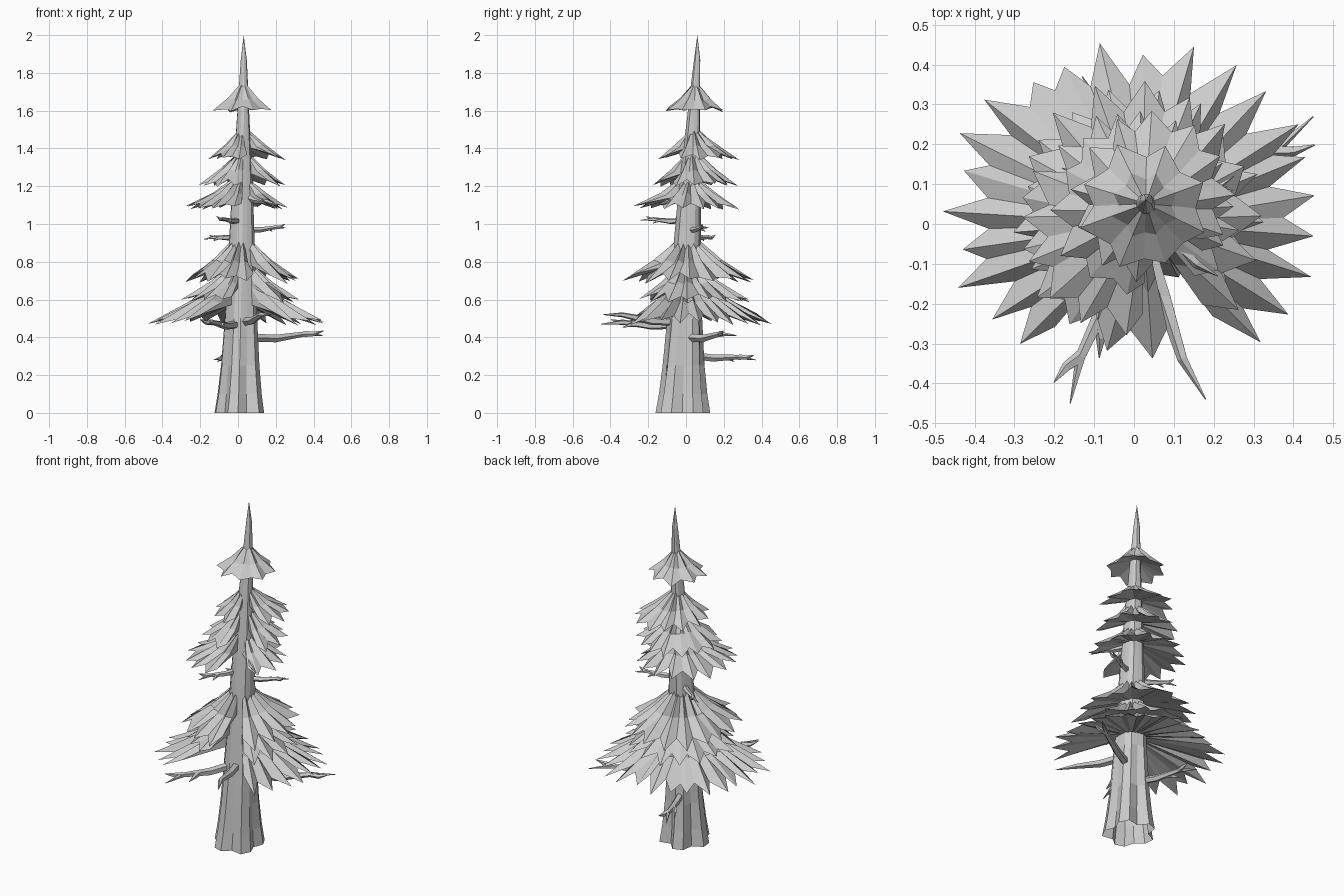
import bpy, bmesh, random
from math import sin, cos, pi, radians
from mathutils import Vector

random.seed(7)
cube = bpy.data.objects.get("Cube")
if cube:
    bpy.data.objects.remove(cube, do_unlink=True)

grey = bpy.data.materials.new("pale_grey")
grey.use_nodes = True
grey.diffuse_color = (0.6, 0.6, 0.6, 1)
grey.node_tree.nodes["Principled BSDF"].inputs["Base Color"].default_value = (0.6, 0.6, 0.6, 1)


def finish(name, bm):
    bmesh.ops.recalc_face_normals(bm, faces=bm.faces)
    mesh = bpy.data.meshes.new(name)
    bm.to_mesh(mesh)
    bm.free()
    mesh.materials.append(grey)
    ob = bpy.data.objects.new(name, mesh)
    bpy.context.collection.objects.link(ob)
    return ob


def bridge(bm, a, b, closed=True):
    n = len(a)
    for i in range(n if closed else n - 1):
        j = (i + 1) % n
        bm.faces.new((a[i], a[j], b[j], b[i]))


def axis(z):
    """Centre of the slightly leaning trunk at height z."""
    return Vector((0.014 + 0.009 * z, -0.02 + 0.02 * z + 0.012 * z * z, z))


# Trunk: root lobes at the foot, tapering to a bare spike, open below
def trunk():
    bm = bmesh.new()
    sides = 15
    jitter = [random.uniform(-1, 1) for _ in range(sides)]
    rings = []
    for z, r, flute in ((0, .134, .22), (.1, .119, .2), (.25, .104, .14), (.5, .088, .06),
                        (.8, .074, .05), (1.1, .06, .05), (1.35, .046, .05),
                        (1.6, .031, .05), (1.75, .023, .05), (1.87, .016, .05)):
        ring = []
        for i in range(sides):
            a = 2 * pi * i / sides + 0.12 * z
            notch = -1 if i % 3 == 0 else .25
            k = r * (1 + flute * (notch + 0.25 * jitter[i]))
            ring.append(bm.verts.new(axis(z) + Vector((k * cos(a), k * 1.05 * sin(a), 0))))
        rings.append(ring)
    for a, b in zip(rings, rings[1:]):
        bridge(bm, a, b)
    tip = bm.verts.new((.03, .06, 2))
    for i in range(sides):
        bm.faces.new((rings[-1][i], rings[-1][(i + 1) % sides], tip))
    finish("trunk", bm)


# Foliage skirt: pleated cone with jagged tips, optionally open over an arc
def skirt(name, top, low, xs, ys, tips, gap=None):
    bm = bmesh.new()
    apex = axis(top)
    mid = Vector((sum(xs) / 2, sum(ys) / 2, 0))
    rx, ry = (xs[1] - xs[0]) / 2, (ys[1] - ys[0]) / 2
    start, end = (radians(gap[1]), radians(gap[0] + 360)) if gap else (0, 2 * pi)
    step = (end - start) / (2 * tips)
    rows = [[] for _ in range(4)]
    for i in range(2 * tips + (1 if gap else 0)):
        valley = i % 2 == 0
        a = start + step * (i + random.uniform(-.2, .2))
        size = random.uniform(.74, .82) if valley else random.choice((.92, .97, 1.0, 1.02))
        rim = mid + Vector((rx * cos(a), ry * sin(a), 0)) * size
        out = rim - Vector((apex.x, apex.y, 0))
        edge = (.83 if valley else .97) + random.uniform(-.06, .06)
        # Top surface down to the rim, then the underside back to the trunk
        profile = ((.14, random.uniform(0, .1)), (.52, .57 if valley else .5),
                   (1, edge), (.15, .58))
        for row, (f, down) in zip(rows, profile):
            row.append(bm.verts.new((apex.x + out.x * f, apex.y + out.y * f,
                                     top - (top - low) * down)))
    for a, b in zip(rows, rows[1:]):
        bridge(bm, a, b, gap is None)
    if gap:
        for k in (0, -1):
            bm.faces.new([row[k] for row in rows])
    finish(name, bm)


# Branch: tapered tube along a slightly bent path, with side twigs
def tube(bm, points, r):
    rings = []
    last = len(points) - 1
    for i, p in enumerate(points):
        d = (points[min(i + 1, last)] - points[max(i - 1, 0)]).normalized()
        u = d.cross(Vector((0, 0, 1))).normalized()
        v = d.cross(u)
        k = r * (1 - (i / last) ** 2) + 0.0015
        rings.append([bm.verts.new(p + k * (u * cos(t * pi / 2.5) + v * sin(t * pi / 2.5)))
                      for t in range(5)])
    for a, b in zip(rings, rings[1:]):
        bridge(bm, a, b)
    bm.faces.new(rings[0])
    bm.faces.new(rings[-1])


def branch(name, z, end, r, twigs=2):
    bm = bmesh.new()
    a, b = axis(z), Vector(end)
    side = (b - a).cross(Vector((0, 0, 1))).normalized()
    length = (b - a).length
    path = [a.lerp(b, f) + side * length * s + Vector((0, 0, h * length))
            for f, s, h in ((0, 0, 0), (.4, .02, -.02), (.75, .04, .02), (1, 0, 0))]
    tube(bm, path, r)
    for k in range(twigs):
        s = -1 if k % 2 else 1
        root = path[2].lerp(path[1], .6 * k)
        tube(bm, [root, root + (b - a) * .08 + side * s * length * .05,
                  root + (b - a) * .18 + side * s * length * .08 + Vector((0, 0, .015 * s))], r * .7)
    finish(name, bm)


trunk()

skirt("crown_foliage", 1.74, 1.59, (-.14, .19), (-.12, .21), 8)
skirt("upper_foliage", 1.5, 1.34, (-.16, .25), (-.15, .28), 11, (-88, -38))
skirt("upper_middle_foliage", 1.38, 1.2, (-.21, .25), (-.2, .28), 12, (-88, -35))
skirt("middle_foliage", 1.25, 1.08, (-.28, .26), (-.28, .28), 14, (-82, -38))
skirt("lower_middle_foliage", .93, .69, (-.31, .33), (-.34, .36), 16, (-72, -50))
skirt("inner_lower_foliage", .8, .59, (-.3, .32), (-.29, .34), 15, (-100, -55))
skirt("lowest_foliage", .73, .47, (-.48, .47), (-.4, .46), 22, (-120, -56))

branch("low_left_branch", .4, (.45, .27, .41), .022, 1)
branch("low_back_branch", .31, (-.13, .37, .28), .02)
branch("low_front_right_branch", .47, (-.16, -.45, .47), .022)
branch("low_front_left_branch", .48, (.18, -.44, .52), .022, 0)
branch("high_left_branch", .97, (.25, .12, .98), .015)
branch("high_right_branch", .94, (-.18, .14, .92), .015)
branch("high_front_branch", 1.02, (-.09, -.24, 1.02), .015)
branch("gap_branch", 1.15, (.21, -.13, 1.1), .018, 0)
